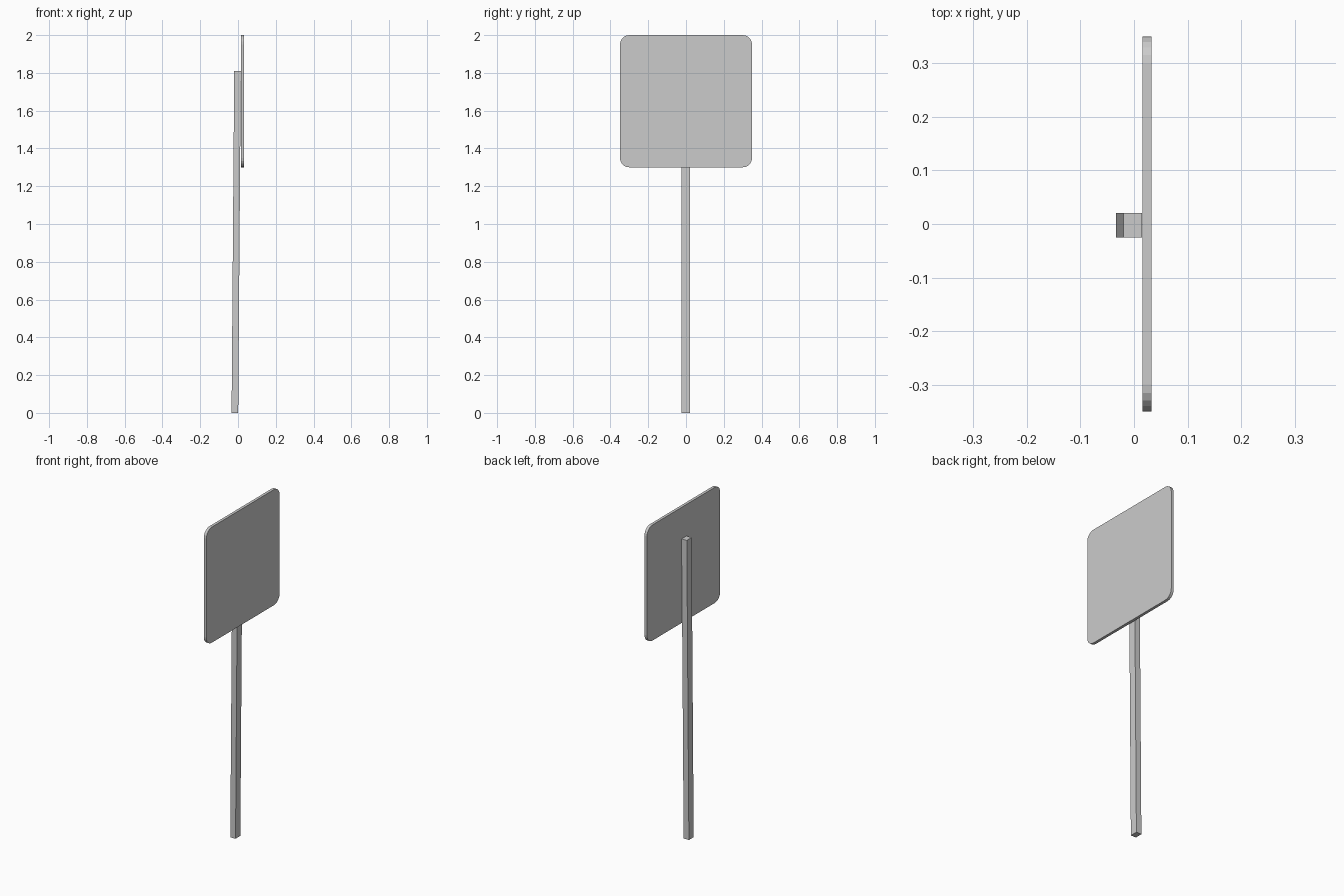
import bpy, bmesh
from math import sin, cos, pi

if "Cube" in bpy.data.objects:
    bpy.data.objects.remove(bpy.data.objects["Cube"])


def prism(name, lower, upper):
    """Closed solid between two matching outlines."""
    bm = bmesh.new()
    a = [bm.verts.new(p) for p in lower]
    b = [bm.verts.new(p) for p in upper]
    n = len(a)
    bm.faces.new(a[::-1])
    bm.faces.new(b)
    for i in range(n):
        j = (i + 1) % n
        bm.faces.new((a[i], a[j], b[j], b[i]))
    bmesh.ops.recalc_face_normals(bm, faces=bm.faces)
    mesh = bpy.data.meshes.new(name)
    bm.to_mesh(mesh)
    bm.free()
    obj = bpy.data.objects.new(name, mesh)
    bpy.context.collection.objects.link(obj)
    return obj


# Slightly leaning square post
def post_ring(x0, x1, z):
    return [(x0, -0.025, z), (x1, -0.025, z), (x1, 0.021, z), (x0, 0.021, z)]


prism("post", post_ring(-0.034, 0.001, 0.0), post_ring(-0.02, 0.015, 1.81))

# Square sign plate with rounded corners
HALF, RADIUS, SEGMENTS, MID_Z = 0.35, 0.05, 5, 1.65
outline = []
for corner, (sy, sz) in enumerate([(1, 1), (-1, 1), (-1, -1), (1, -1)]):
    for i in range(SEGMENTS + 1):
        t = (corner + i / SEGMENTS) * pi / 2
        outline.append((sy * (HALF - RADIUS) + RADIUS * cos(t),
                        MID_Z + sz * (HALF - RADIUS) + RADIUS * sin(t)))

prism("sign_plate",
      [(0.016, y, z) for y, z in outline],
      [(0.033, y, z) for y, z in outline])
